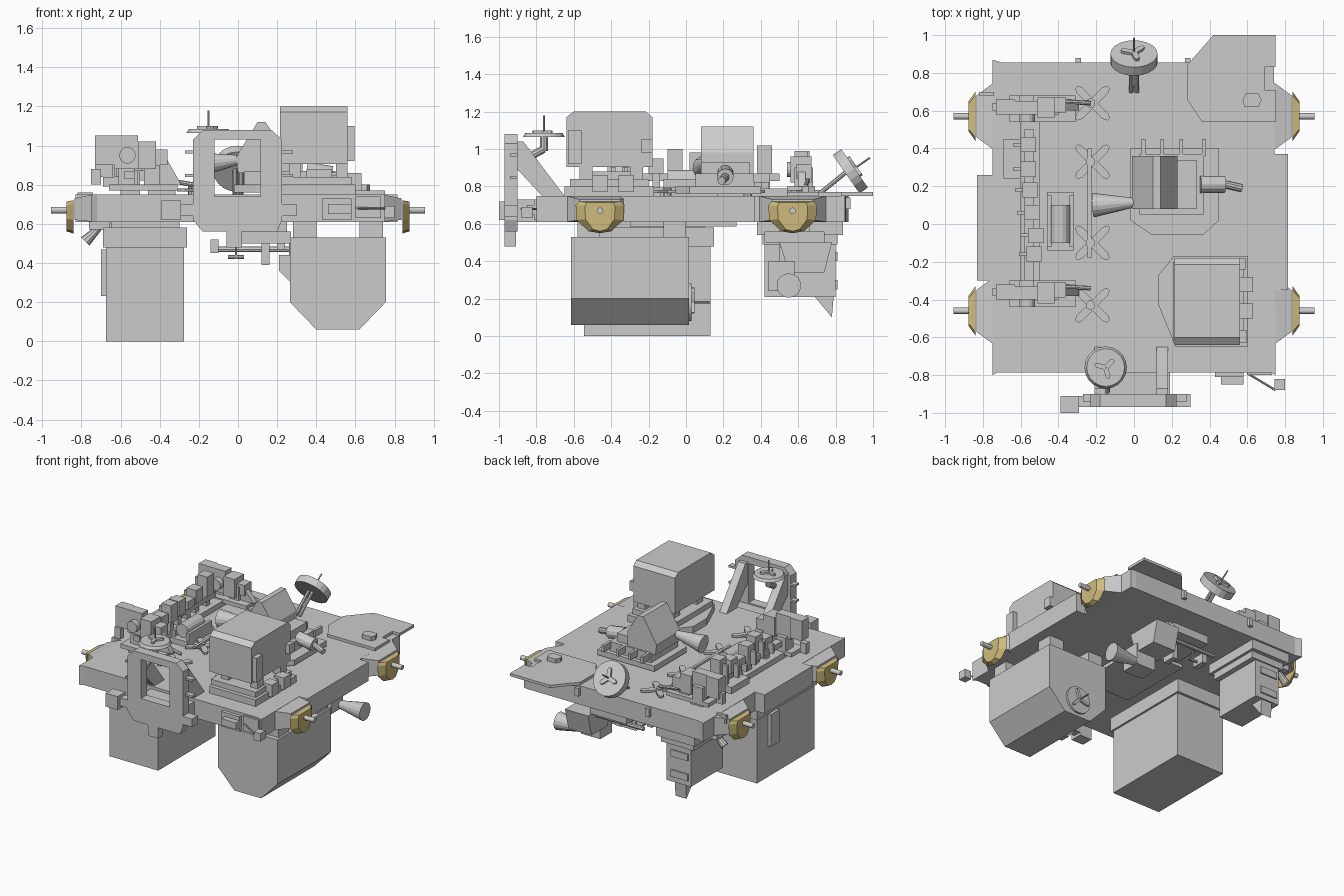
import bpy, bmesh
from math import cos, sin, pi
from mathutils import Vector


def loft(name, a, b):
    """Solid between two matching rings of 3D points."""
    bm = bmesh.new()
    va = [bm.verts.new(p) for p in a]
    vb = [bm.verts.new(p) for p in b]
    n = len(va)
    bm.faces.new(va)
    bm.faces.new(vb)
    for i in range(n):
        j = (i + 1) % n
        bm.faces.new((va[i], va[j], vb[j], vb[i]))
    bmesh.ops.recalc_face_normals(bm, faces=bm.faces)
    me = bpy.data.meshes.new(name)
    bm.to_mesh(me)
    bm.free()
    ob = bpy.data.objects.new(name, me)
    bpy.context.collection.objects.link(ob)
    return ob


def prism(name, pts, axis, lo, hi):
    """Profile pts extruded along axis (remaining axes stay in xyz order)."""
    def put(p, h):
        q = list(p)
        q.insert('xyz'.index(axis), h)
        return q
    return loft(name, [put(p, lo) for p in pts], [put(p, hi) for p in pts])


def box(name, x0, x1, y0, y1, z0, z1):
    return prism(name, [(x0, y0), (x1, y0), (x1, y1), (x0, y1)], 'z', z0, z1)


def cyl(name, p0, p1, r0, r1=None, n=16):
    p0, p1 = Vector(p0), Vector(p1)
    q = Vector((0, 0, 1)).rotation_difference(p1 - p0)
    ring = lambda c, r: [c + q @ Vector((r * cos(2 * pi * i / n), r * sin(2 * pi * i / n), 0)) for i in range(n)]
    return loft(name, ring(p0, r0), ring(p1, r0 if r1 is None else r1))


def star(name, c, normal, length, arms, width=0.018, th=0.015, turn=pi / 4):
    """Flat blades radiating from a centre, around a normal."""
    c, q = Vector(c), Vector((0, 0, 1)).rotation_difference(Vector(normal))
    prof = [(0, -width), (length * .8, -width), (length, -width * .5),
            (length, width * .5), (length * .8, width), (0, width)]
    for k in range(arms):
        t = turn + 2 * pi * k / arms
        ring = lambda h: [c + q @ Vector((u * cos(t) - v * sin(t), u * sin(t) + v * cos(t), h)) for u, v in prof]
        loft(name, ring(0), ring(th))


# Deck with side boxes and the rear corner plate
prism('deck', [(-.75, -.8), (-.72, -.785), (.72, -.785), (.75, -.8), (.74, .85), (.7, .855), (-.7, .855), (-.75, .87)], 'z', .61, .75)
box('left_side_box', -.83, -.74, -.30, .26, .61, .75)
box('right_side_box', .74, .815, -.35, .37, .61, .75)
prism('corner_plate', [(.28, .66), (.28, .84), (.42, 1), (.75, 1), (.75, .83), (.69, .83), (.69, .71),
                       (.75, .71), (.75, .54), (.36, .54)], 'z', .75, .77)
prism('corner_plate_box', [(.575, .655), (.59, .69), (.66, .69), (.675, .655), (.66, .62), (.585, .62)], 'z', .77, .8)

# Trunnions: tapered block, gold scuff plate, pin
gold = bpy.data.materials.new('gold')
gold.diffuse_color = (.62, .5, .2, 1)
scuff = [(-.13, .7), (-.11, .72), (.11, .72), (.13, .7), (.125, .62), (.06, .56), (0, .55), (-.06, .56), (-.125, .62)]
for s in (-1, 1):
    for yc in (.57, -.46):
        rect = lambda x, h, z0, z1: [(s * x, yc - h, z0), (s * x, yc + h, z0), (s * x, yc + h, z1), (s * x, yc - h, z1)]
        loft('trunnion_block', rect(.74, .18, .61, .75), rect(.835, .11, .62, .73))
        plate = loft('scuff_plate', [(s * .84, yc + y, z) for y, z in scuff],
                     [(s * .875, yc + y * .62, .66 + (z - .66) * .9) for y, z in scuff])
        plate.data.materials.append(gold)
        cyl('trunnion_pin', (s * .86, yc, .67), (s * .955, yc, .67), .017)

# Hanging box on the left
box('lower_left_box', -.675, -.275, -.545, .13, 0, .48)
box('lower_left_collar', -.69, -.26, -.555, .15, .48, .58)
box('lower_left_mount', -.65, -.3, -.5, .1, .57, .62)
box('lower_left_strip', -.70, -.67, -.1, .0, .23, .47)
# Hanging box on the right, chamfered below
prism('lower_right_box', [(.265, .53), (.265, .2), (.4, .06), (.62, .06), (.755, .2), (.755, .53)], 'y', -.615, .015)
prism('lower_right_bracket', [(.21, .44), (.27, .44), (.27, .3), (.21, .36)], 'y', -.4, -.3)
for x in (.28, .62):
    for y in (-.58, -.12):
        box('lower_right_foot', x, x + .12, y, y + .12, .52, .62)
cyl('grapple_plate', (.51, .01, .18), (.51, .03, .18), .1, n=20)
cyl('grapple_pin', (.51, .01, .18), (.51, .13, .18), .006, n=8)
star('grapple_blade', (.51, .03, .18), (0, 1, 0), .08, 3, .01)

# Hanging box at the rear left with a spike
box('rear_hanger_plate', -.66, -.34, .38, .84, .54, .62)
box('rear_hanger_collar', -.63, -.36, .41, .81, .49, .55)
box('rear_hanger_box', -.60, -.4, .42, .8, .21, .49)
prism('rear_hanger_spike', [(.68, .22), (.78, .1), (.79, .22)], 'x', -.55, -.46)
for z in (.25, .4):
    box('rear_hanger_clip', -.58, -.44, .78, .81, z, z + .05)

# Under-deck instrument with horn
box('under_base', -.03, .27, .42, .74, .5, .56)
box('under_base_post', .05, .25, .5, .66, .55, .62)
prism('under_body', [(.5, .5), (.55, .34), (.74, .34), (.78, .5)], 'x', .26, .45)
box('under_block', .3, .46, .44, .58, .24, .4)
cyl('under_horn', (.44, .55, .27), (.66, .55, .27), .025, .065)
for x, z in ((-.14, .45), (.12, .39), (.2, .47)):
    box('under_clamp', x, x + .04, .5, .6, z, .52)
cyl('under_rod', (-.13, .68, .47), (.3, .68, .47), .015, n=8)
cyl('under_mast', (-.01, .6, .42), (-.01, .6, .61), .006, n=8)
cyl('under_mast_tip', (-.05, .6, .43), (.03, .6, .43), .01, n=8)
box('under_tray', -.2, .2, -.3, .27, .585, .62)

# Front window frame: two posts, chamfered head and foot, braces
box('frame_left', -.23, -.12, -.97, -.9, .62, 1.03)
box('frame_right', .115, .225, -.97, -.9, .62, 1.03)
prism('frame_top', [(-.23, 1.03), (-.18, 1.08), (.17, 1.08), (.225, 1.03)], 'y', -.97, -.9)
prism('frame_bottom', [(-.23, .74), (.225, .74), (.225, .62), (.2, .56), (-.18, .56), (-.23, .62)], 'y', -.97, -.9)
box('frame_mount', -.17, .19, -.91, -.77, .61, .73)
for x in (-.21, .12):
    prism('frame_brace', [(-.91, 1.04), (-.87, 1.04), (-.65, .75), (-.77, .75), (-.91, .9)], 'x', x, x + .06)
box('frame_left_box', -.39, -.29, -1, -.91, .62, .72)
box('frame_left_arm', -.3, -.2, -.97, -.91, .64, .7)
box('frame_right_arm', .22, .3, -.97, -.9, .64, .7)
box('frame_foot', -.06, .02, -.97, -.91, .48, .58)
for z in (.84, .96):
    for x in (-.27, .2):
        box('frame_handle', x, x + .08, -.94, -.9, z, z + .015)
cyl('front_disc', (-.15, -.76, 1.065), (-.15, -.76, 1.085), .112, .1, 20)
star('front_disc_blade', (-.15, -.76, 1.085), (0, 0, 1), .06, 3, .013)
cyl('front_disc_pin', (-.15, -.76, 1.08), (-.15, -.76, 1.18), .005, n=8)
cyl('front_disc_stem', (-.15, -.76, .99), (-.15, -.76, 1.07), .022, n=10)
cyl('front_disc_arm', (-.15, -.76, 1.0), (-.15, -.89, .93), .022, n=10)

# Front edge boxes and the corner outrigger
box('front_edge_box', .43, .58, -.81, -.77, .62, .73)
box('front_edge_box_small', .6, .73, -.8, -.77, .63, .74)
box('front_edge_shelf', .46, .58, -.85, -.81, .65, .7)
cyl('outrigger_rod', (.6, -.79, .68), (.75, -.88, .68), .006, n=8)
box('outrigger_box', .745, .8, -.88, -.82, .63, .69)

# Rear tilted dish on its struts
n = Vector((0, .82, .57)).normalized()
c = Vector((0, .885, .885))
cyl('dish_back', c - n * .035, c + n * .02, .125, n=20)
star('dish_blade', c + n * .02, n, .07, 3, .015)
cyl('dish_pin', c, c + n * .12, .005, n=8)
for x in (-.015, .015):
    cyl('dish_strut', (x, .7, .75), (x, .86, .88), .012, n=8)
for x in (-.31, .27):
    box('rear_clip', x, x + .03, .84, .88, .68, .74)

# Big upper box on its pedestal
prism('upper_box', [(-.64, .905), (-.64, 1.17), (-.6, 1.2), (-.215, 1.2), (-.18, 1.17), (-.18, .905)], 'x', .215, .56)
prism('upper_box_base', [(.13, -.43), (.13, -.27), (.21, -.17), (.6, -.17), (.6, -.65), (.22, -.65)], 'z', .75, .8)
box('upper_box_flange', .21, .58, -.62, -.2, .8, .84)
for x, y in ((.26, -.57), (.26, -.3), (.5, -.57), (.5, -.3)):
    box('pedestal_leg', x, x + .06, y, y + .07, .83, .91)
box('pedestal_core', .35, .48, -.5, -.3, .83, .88)
box('upper_box_side_tall', .55, .595, -.63, -.56, .92, 1.1)
box('upper_box_side_small', .55, .59, -.24, -.18, .98, 1.05)
for y in (-.5, -.36):
    box('pedestal_bracket', .55, .63, y, y + .08, .77, .86)

# Centre tilted instrument with horn
prism('centre_base', [(-.02, .02), (.09, -.055), (.37, -.055), (.45, .02), (.45, .4), (-.02, .4)], 'z', .76, .8)
box('centre_plinth', .03, .37, .05, .37, .8, .87)
prism('centre_body', [(0, .86), (-.01, .94), (.1, 1.12), (.14, 1.12), (.23, .98), (.23, .86)], 'y', .08, .36)
box('centre_side_box', .22, .33, .08, .34, .86, .93)
cyl('centre_horn', (.03, .115, .93), (-.215, .1, .9), .02, .065)
cyl('centre_tube', (.35, .21, .87), (.48, .21, .85), .045, n=12)
cyl('centre_tube_tip', (.48, .21, .85), (.57, .19, .83), .022, n=10)
for x in (.04, .14, .24, .36):
    box('centre_rear_clip', x, x + .02, .36, .45, .82, .87)

# Star feet and the linking bar
for y in (-.43, -.1, .33, .64):
    star('star_foot', (-.22, y, .765), (0, 0, 1), .12, 4, .021)
    cyl('star_post', (-.23, y, .74), (-.23, y, .79), .025, n=10)
box('foot_bar', -.245, -.225, -.18, .4, .78, .795)

# Left equipment row: spine, blocks and cradle
box('row_base', -.6, -.5, -.43, .66, .75, .79)
box('row_rail', -.58, -.53, -.4, .5, .83, .87)
for i, (y, x, h) in enumerate(((-.2, -.57, .95), (-.1, -.56, 1.0), (.02, -.58, .98), (.14, -.59, .93), (.25, -.6, .97), (.38, -.6, 1.02))):
    box('row_block', x, x + .08, y, y + .08, .87, h)
    box('row_foot', x + .01, x + .06, y + .02, y + .06, .79, .87)
    box('row_clip', x - .04, x, y + .03, y + .05, .84, h - .04)
box('row_shelf', -.69, -.6, .24, .45, .79, .84)
box('cradle', -.46, -.32, -.14, .17, .75, .79)
for x in (-.46, -.345):
    box('cradle_wall', x, x + .025, -.12, .15, .79, .84)
cyl('cradle_tank', (-.39, -.1, .84), (-.39, .1, .84), .05, n=14)

# End clusters, the front one standing taller
for y, d in ((-.36, 0), (.62, -.06)):
    box('cluster_plate', -.66, -.31, y - .08, y + .06, .77, .8)
    box('cluster_outer_box', -.73, -.63, y - .04, y + .04, .9 + d, 1.05 + d)
    box('cluster_main_box', -.63, -.51, y - .04, y + .03, .88 + d, 1.05 + d)
    box('cluster_main_foot', -.61, -.53, y - .03, y + .06, .79, .9)
    cyl('cluster_lens', (-.565, y - .08, .95 + d), (-.565, y, .95 + d), .042, n=14)
    box('cluster_inner_box', -.51, -.42, y - .06, y + .05, .88 + d, 1.02 + d)
    box('cluster_inner_small', -.42, -.36, y - .03, y + .05, .9 + d, .98 + d)
    box('cluster_inner_foot', -.48, -.4, y - .04, y + .03, .79, .9)
    prism('cluster_wedge', [(-.42, .96 + d), (-.38, .96 + d), (-.29, .8), (-.4, .8)], 'y', y - .02, y + .02)
    cyl('cluster_link', (-.4, y + .03, .83), (-.23, y + .02, .8), .012, n=8)
    box('cluster_side_leg', -.75, -.7, y - .02, y + .02, .8, .88)

# Small thruster under the outer left edge
cyl('edge_thruster', (-.7, .66, .59), (-.78, .66, .51), .015, .03, 10)
box('edge_thruster_mount', -.76, -.66, .6, .72, .57, .62)
box('left_rear_clip', -.82, -.74, .68, .7, .7, .76)
